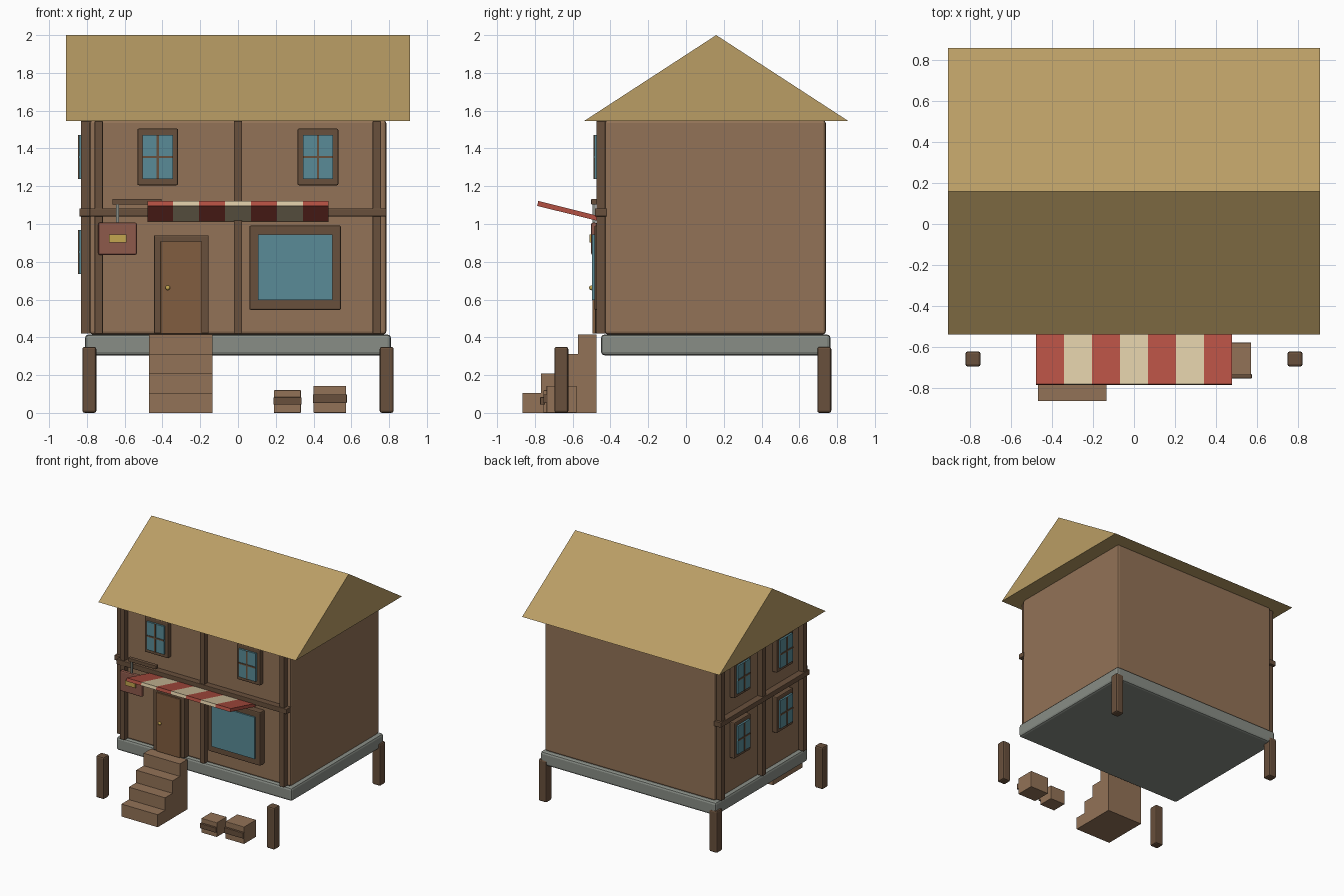
import bpy, bmesh
from mathutils import Matrix

if "Cube" in bpy.data.objects:
    bpy.data.objects.remove(bpy.data.objects["Cube"])


def material(name, r, g, b):
    m = bpy.data.materials.new(name)
    m.diffuse_color = (r, g, b, 1)
    m.use_nodes = True
    m.node_tree.nodes["Principled BSDF"].inputs["Base Color"].default_value = m.diffuse_color
    return m


WALL = material("wall_plaster", 0.29, 0.17, 0.095)
TIMBER = material("timber", 0.14, 0.08, 0.045)
THATCH = material("thatch", 0.49, 0.34, 0.13)
STONE = material("stone", 0.25, 0.27, 0.24)
GLASS = material("glass", 0.10, 0.26, 0.31)
DOOR = material("door_wood", 0.22, 0.11, 0.05)
RED = material("awning_red", 0.45, 0.08, 0.055)
CREAM = material("awning_cream", 0.70, 0.58, 0.37)
SIGN = material("sign_wood", 0.27, 0.10, 0.07)
GOLD = material("gold", 0.55, 0.38, 0.08)


def finish(name, bm, mat):
    bmesh.ops.recalc_face_normals(bm, faces=bm.faces)
    me = bpy.data.meshes.new(name)
    bm.to_mesh(me)
    bm.free()
    me.materials.append(mat)
    ob = bpy.data.objects.new(name, me)
    bpy.context.collection.objects.link(ob)
    return ob


def box(name, x, y, z, mat, bevel=0.0, xf=None):
    """Box from (min, max) ranges, optionally bevelled, then transformed."""
    bm = bmesh.new()
    bmesh.ops.create_cube(bm, size=1)
    for v in bm.verts:
        v.co = [a + (b - a) * (c + 0.5) for (a, b), c in zip((x, y, z), v.co)]
    if bevel:
        bmesh.ops.bevel(bm, geom=bm.edges[:], offset=bevel, segments=2,
                        profile=0.5, affect='EDGES')
    if xf:
        bm.transform(xf)
    return finish(name, bm, mat)


def extrude_x(name, profile, x0, x1, mat):
    """Extrude a (y, z) outline along x."""
    bm = bmesh.new()
    f = bm.faces.new([bm.verts.new((x0, y, z)) for y, z in profile])
    new = bmesh.ops.extrude_face_region(bm, geom=[f])["geom"]
    bmesh.ops.translate(bm, vec=(x1 - x0, 0, 0),
                        verts=[g for g in new if isinstance(g, bmesh.types.BMVert)])
    return finish(name, bm, mat)


# main volumes
box("foundation", (-0.81, 0.81), (-0.45, 0.765), (0.305, 0.415), STONE, 0.018)
box("walls", (-0.785, 0.785), (-0.43, 0.74), (0.415, 1.55), WALL, 0.016)
extrude_x("roof", [(-0.54, 1.545), (0.86, 1.545), (0.16, 2.0)], -0.91, 0.91, THATCH)

# stilts
for sx in (-1, 1):
    for yn, y in (("front", -0.66), ("back", 0.732)):
        x = sx * 0.787
        box(f"{yn}_stilt", (x - 0.037, x + 0.037), (y - 0.037, y + 0.037),
            (0.0, 0.35), TIMBER, 0.012)

# half timbering on the front
for x in (-0.737, 0.0, 0.735):
    box("front_post", (x - 0.022, x + 0.022), (-0.475, -0.42), (0.42, 1.545), TIMBER, 0.004)
box("front_beam", (-0.785, 0.785), (-0.482, -0.42), (1.04, 1.082), TIMBER, 0.004)

# half timbering on the left side
for y in (-0.385, 0.155, 0.695):
    box("side_post", (-0.832, -0.775), (y - 0.022, y + 0.022), (0.42, 1.545), TIMBER, 0.004)
box("side_beam", (-0.84, -0.775), (-0.43, 0.74), (1.04, 1.082), TIMBER, 0.004)


def window(xf):
    """Small four-pane window; local x is width, local -y points outwards."""
    box("window_frame", (-0.108, 0.108), (-0.04, 0.01), (-0.15, 0.15), TIMBER, 0.008, xf)
    box("window_glass", (-0.08, 0.08), (-0.055, -0.035), (-0.117, 0.117), GLASS, 0, xf)
    box("window_bar", (-0.006, 0.006), (-0.06, -0.05), (-0.117, 0.117), TIMBER, 0, xf)
    box("window_bar", (-0.08, 0.08), (-0.06, -0.05), (-0.006, 0.006), TIMBER, 0, xf)


for x in (-0.425, 0.423):
    window(Matrix.Translation((x, -0.43, 1.355)))
turn = Matrix.Rotation(-1.5707963, 4, 'Z')
for y in (-0.125, 0.435):
    for z in (0.852, 1.355):
        window(Matrix.Translation((-0.787, y, z)) @ turn)

# shop window
box("shop_window_frame", (0.06, 0.545), (-0.485, -0.42), (0.545, 0.992), TIMBER, 0.008)
box("shop_window_glass", (0.105, 0.50), (-0.497, -0.47), (0.597, 0.945), GLASS)

# door
box("door_frame", (-0.445, -0.155), (-0.482, -0.42), (0.42, 0.94), TIMBER, 0.006)
box("door", (-0.41, -0.19), (-0.495, -0.47), (0.42, 0.908), DOOR, 0.004)
bm = bmesh.new()
bmesh.ops.create_uvsphere(bm, u_segments=12, v_segments=8, radius=0.013,
                          matrix=Matrix.Translation((-0.372, -0.5, 0.662)))
finish("door_knob", bm, GOLD)

# steps
for i in range(4):
    y = -0.865 + i * 0.0975
    box("step", (-0.47, -0.135), (y, y + 0.0975), (0, 0.104 * (i + 1)), WALL)

# striped awning
w = 0.96 / 7
for i in range(7):
    x = -0.48 + i * w
    extrude_x("awning_stripe", [(-0.782, 1.122), (-0.788, 1.096), (-0.455, 1.013), (-0.449, 1.039)],
              x, x + w, CREAM if i % 2 else RED)

# hanging sign
box("sign_bracket", (-0.665, -0.405), (-0.502, -0.47), (1.103, 1.133), TIMBER, 0.004)
box("sign_hanger", (-0.646, -0.631), (-0.495, -0.48), (1.0, 1.11), STONE)
box("sign_board", (-0.74, -0.535), (-0.502, -0.472), (0.836, 1.008), SIGN, 0.01)
box("sign_plate", (-0.682, -0.59), (-0.512, -0.495), (0.903, 0.945), GOLD)

# crates with a front slat
for x0, x1, y0, y1, h in ((0.19, 0.333, -0.755, -0.625, 0.12), (0.40, 0.573, -0.738, -0.58, 0.143)):
    box("crate", (x0, x1), (y0, y1), (0, h), WALL, 0.003)
    box("crate_slat", (x0 - 0.003, x1 + 0.003), (y0 - 0.017, y0 + 0.005),
        (h * 0.36, h * 0.69), TIMBER, 0.003)
